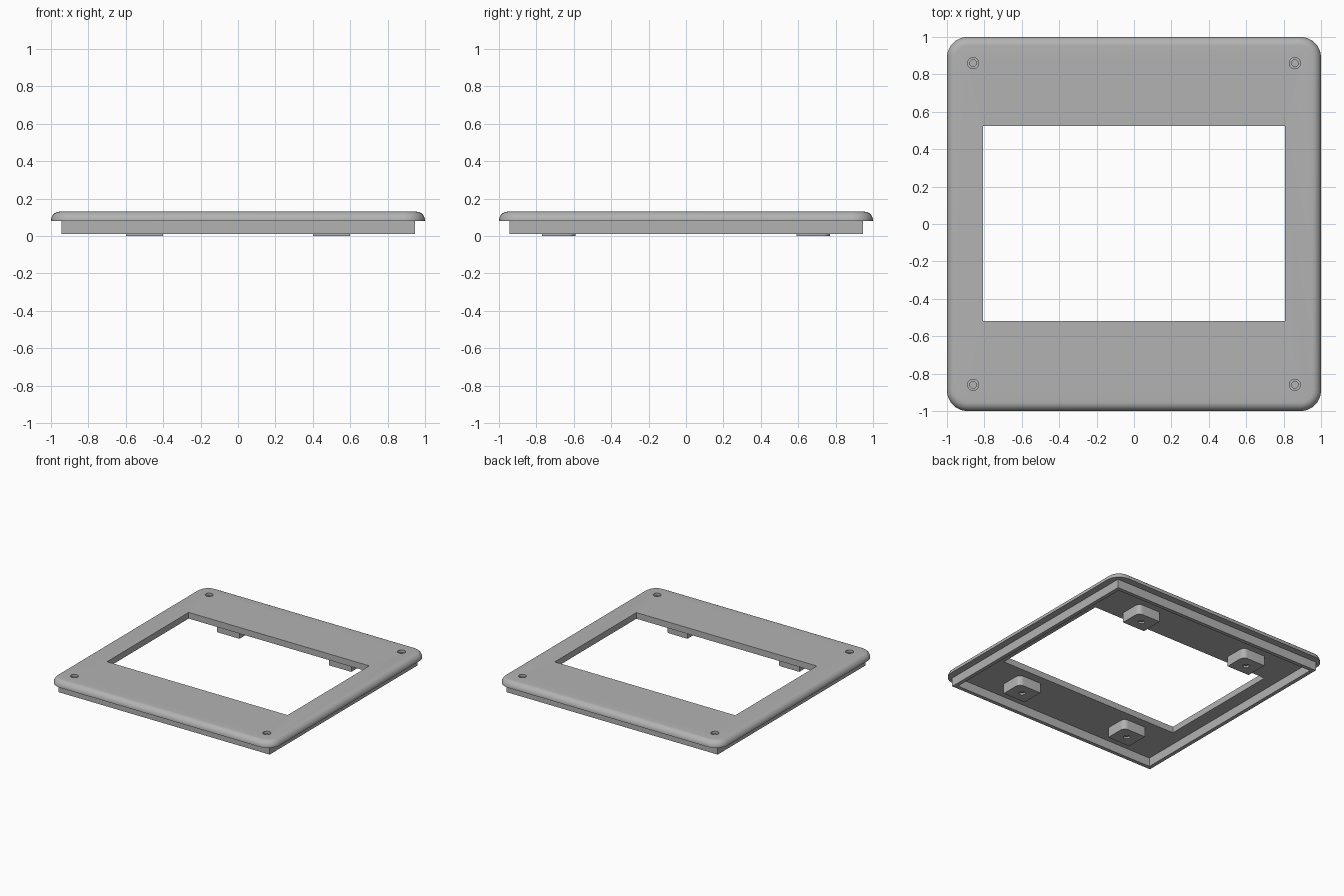
import bpy, bmesh
from mathutils import Matrix, Vector

if "Cube" in bpy.data.objects:
    bpy.data.objects.remove(bpy.data.objects["Cube"], do_unlink=True)

GREY = (0.45, 0.45, 0.45, 1)
grey = bpy.data.materials.new("matte grey")
grey.use_nodes = True
grey.diffuse_color = GREY
grey.node_tree.nodes["Principled BSDF"].inputs["Base Color"].default_value = GREY


def finish(bm, name, helper=False):
    mesh = bpy.data.meshes.new(name)
    bm.to_mesh(mesh)
    bm.free()
    mesh.materials.append(grey)
    obj = bpy.data.objects.new(name, mesh)
    bpy.context.collection.objects.link(obj)
    if helper:
        obj.hide_render = True
        obj.hide_set(True)
    return obj


def box_mesh(size, centre):
    bm = bmesh.new()
    bmesh.ops.create_cube(bm, size=1)
    bmesh.ops.scale(bm, vec=size, verts=bm.verts)
    bmesh.ops.translate(bm, vec=centre, verts=bm.verts)
    return bm


def upright(edge):
    a, b = edge.verts
    return abs(a.co.z - b.co.z) > 0.01


def round_edges(bm, edges, radius, segments):
    bmesh.ops.bevel(bm, geom=edges, offset=radius, segments=segments,
                    profile=0.5, affect='EDGES')


def peg(name, x, y, z, radius, depth):
    bm = bmesh.new()
    bmesh.ops.create_cone(bm, cap_ends=True, segments=24, radius1=radius,
                          radius2=radius, depth=depth,
                          matrix=Matrix.Translation((x, y, z)))
    return finish(bm, name, helper=True)


def cut(obj, cutter):
    mod = obj.modifiers.new(cutter.name, 'BOOLEAN')
    mod.operation = 'DIFFERENCE'
    mod.solver = 'EXACT'
    mod.object = cutter


def smooth(obj):
    bpy.ops.object.select_all(action='DESELECT')
    obj.select_set(True)
    bpy.context.view_layer.objects.active = obj
    bpy.ops.object.shade_smooth_by_angle(angle=0.6)


BASE, TOP = 0.08, 0.13
SIGNS = [(sx, sy) for sx in (-1, 1) for sy in (-1, 1)]

# Cover plate with rounded corners and a quarter-round top edge
bm = box_mesh((2, 2, TOP - BASE), (0, 0, (TOP + BASE) / 2))
round_edges(bm, [e for e in bm.edges if upright(e)], 0.11, 8)
round_edges(bm, [e for e in bm.edges
                 if all(v.co.z > TOP - 0.001 for v in e.verts)], 0.047, 8)
plate = finish(bm, "cover_plate")

# Rectangular window through the plate
cut(plate, finish(box_mesh((1.615, 1.043, 0.3), (0, 0.002, 0.1)),
                  "window_cutter", helper=True))

# Stepped blind screw holes in the corners
for i, (sx, sy) in enumerate(SIGNS):
    x, y = sx * 0.86, sy * 0.86
    cut(plate, peg(f"screw_head_cutter_{i}", x, y, TOP, 0.03, 0.04))
    cut(plate, peg(f"screw_shaft_cutter_{i}", x, y, TOP, 0.018, 0.08))
smooth(plate)

# Thin square skirt beneath the plate
OUTER, WALL, FOOT = 0.945, 0.03, 0.01
bm = bmesh.new()
rings = [[bm.verts.new((x * r, y * r, z)) for x, y in ((-1, -1), (1, -1), (1, 1), (-1, 1))]
         for r, z in ((OUTER, BASE), (OUTER, FOOT), (OUTER - WALL, FOOT), (OUTER - WALL, BASE))]
for a, b in zip(rings, rings[1:]):
    for i in range(4):
        j = (i + 1) % 4
        bm.faces.new((a[i], b[i], b[j], a[j]))
bmesh.ops.recalc_face_normals(bm, faces=bm.faces)
finish(bm, "skirt")

# Mounting blocks with one rounded corner and a stepped screw hole
for i, (sx, sy) in enumerate(SIGNS):
    x, y = sx * 0.5, sy * 0.68
    bm = box_mesh((0.2, 0.18, BASE), (x, y, BASE / 2))
    corner = [e for e in bm.edges if upright(e)
              and all(v.co.x > x and v.co.y > y for v in e.verts)]
    round_edges(bm, corner, 0.04, 6)
    block = finish(bm, f"mounting_block_{i}")
    cut(block, peg(f"block_head_cutter_{i}", x, y, 0, 0.024, 0.03))
    cut(block, peg(f"block_shaft_cutter_{i}", x, y, 0, 0.012, 0.1))
    smooth(block)
